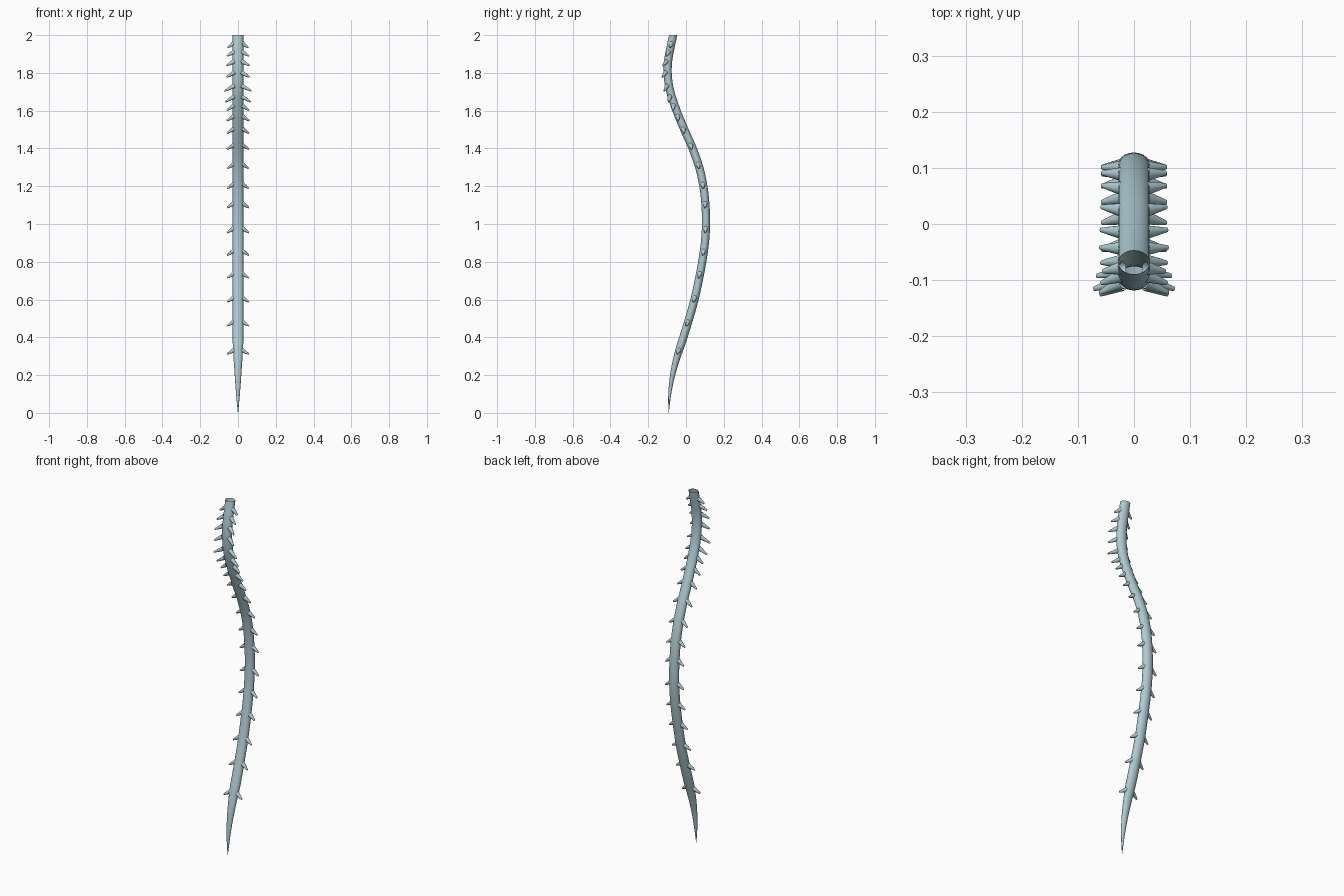
import bpy, bmesh, math
from mathutils import Vector

if "Cube" in bpy.data.objects:
    bpy.data.objects.remove(bpy.data.objects["Cube"])

# Centreline as (z, y), from the open top down to the tip
PATH = [(2.0, -0.068), (1.93, -0.083), (1.86, -0.095), (1.78, -0.096), (1.70, -0.083),
        (1.60, -0.050), (1.50, -0.009), (1.40, 0.035), (1.30, 0.070), (1.20, 0.092),
        (1.10, 0.103), (1.0, 0.106), (0.9, 0.100), (0.8, 0.086), (0.7, 0.067),
        (0.6, 0.045), (0.5, 0.017), (0.4, -0.014), (0.3, -0.046), (0.2, -0.071),
        (0.1, -0.086), (0.0, -0.092)]
SIDES = 20


def slope(i):
    a, b = PATH[max(i - 1, 0)], PATH[min(i + 1, len(PATH) - 1)]
    return (b[1] - a[1]) / (b[0] - a[0])


def centre(z):
    """Smooth point on the centreline at height z."""
    i = next((k for k in range(len(PATH) - 1) if PATH[k + 1][0] <= z), len(PATH) - 2)
    (z0, y0), (z1, y1) = PATH[i], PATH[i + 1]
    h = z1 - z0
    t = (z - z0) / h
    y = ((2*t**3 - 3*t**2 + 1) * y0 + (t**3 - 2*t**2 + t) * h * slope(i)
         + (3*t**2 - 2*t**3) * y1 + (t**3 - t**2) * h * slope(i + 1))
    return Vector((0, y, z))


def down(z):
    """Unit tangent pointing towards the tip."""
    return (centre(max(z - 0.01, 0)) - centre(min(z + 0.01, 2))).normalized()


def thickness(z):
    return min(1.0, (z / 0.36) ** 0.8) if z > 0 else 0.03


def finish(bm, name):
    bmesh.ops.recalc_face_normals(bm, faces=bm.faces)
    me = bpy.data.meshes.new(name)
    bm.to_mesh(me)
    bm.free()
    ob = bpy.data.objects.new(name, me)
    bpy.context.collection.objects.link(ob)
    me.materials.append(mat)
    bpy.ops.object.select_all(action='DESELECT')
    ob.select_set(True)
    bpy.context.view_layer.objects.active = ob
    bpy.ops.object.shade_smooth_by_angle(angle=math.radians(40))
    return ob


def loft(bm, rings):
    loops = [[bm.verts.new(p) for p in r] for r in rings]
    for a, b in zip(loops, loops[1:]):
        for i in range(len(a)):
            j = (i + 1) % len(a)
            bm.faces.new((a[i], a[j], b[j], b[i]))
    bm.faces.new(loops[-1])


def ellipse(c, u, v, n):
    return [c + u * math.cos(2 * math.pi * k / n) + v * math.sin(2 * math.pi * k / n)
            for k in range(n)]


mat = bpy.data.materials.new("pale_blue")
mat.diffuse_color = (0.42, 0.60, 0.65, 1)
mat.use_nodes = True
mat.node_tree.nodes["Principled BSDF"].inputs["Base Color"].default_value = mat.diffuse_color

# Stem: hollow oval tube, open at the top, tapering to a point
bm = bmesh.new()
rings = []
for k in range(81):
    z = 2.0 * (1 - k / 80)
    side = Vector((0, -1, 0)) if k == 0 else down(z).cross(Vector((1, 0, 0)))
    s = thickness(z)
    rings.append(ellipse(centre(z), Vector((0.028 * s, 0, 0)), side * 0.0215 * s, SIDES))
loft(bm, rings)
finish(bm, "stem")

# Thorns: (height of base, tip distance from the middle, forward lean)
THORNS = [(1.957, 0.055, 0.002), (1.91, 0.058, 0.014), (1.86, 0.060, 0.025),
          (1.802, 0.060, 0.029), (1.733, 0.071, 0.030), (1.677, 0.066, 0.024),
          (1.63, 0.058, 0.017), (1.573, 0.060, 0.012), (1.506, 0.059, 0.009),
          (1.42, 0.058, 0.006)]
THORNS += [(z, 0.057, 0.003) for z in
           (1.318, 1.213, 1.11, 0.978, 0.858, 0.738, 0.61, 0.483, 0.333)]

bm = bmesh.new()
for z, reach, lean in THORNS:
    d = down(z)
    front = Vector((0, d.z, -d.y))
    for sx in (-1, 1):
        inner = 0.021 * thickness(z)
        base = centre(z) + Vector((sx * inner, 0, 0)) + front * lean * 0.35
        tip = centre(z) + Vector((sx * reach, 0, 0)) + front * lean + d * 0.024
        axis = (tip - base).normalized()
        u = axis.cross(front).normalized()
        v = axis.cross(u)
        rings = [ellipse(base.lerp(tip, t), u * r, v * r, 12)
                 for t, r in ((0, 0.0125), (0.5, 0.0085), (1, 0.004))]
        loft(bm, rings)
finish(bm, "thorns")
